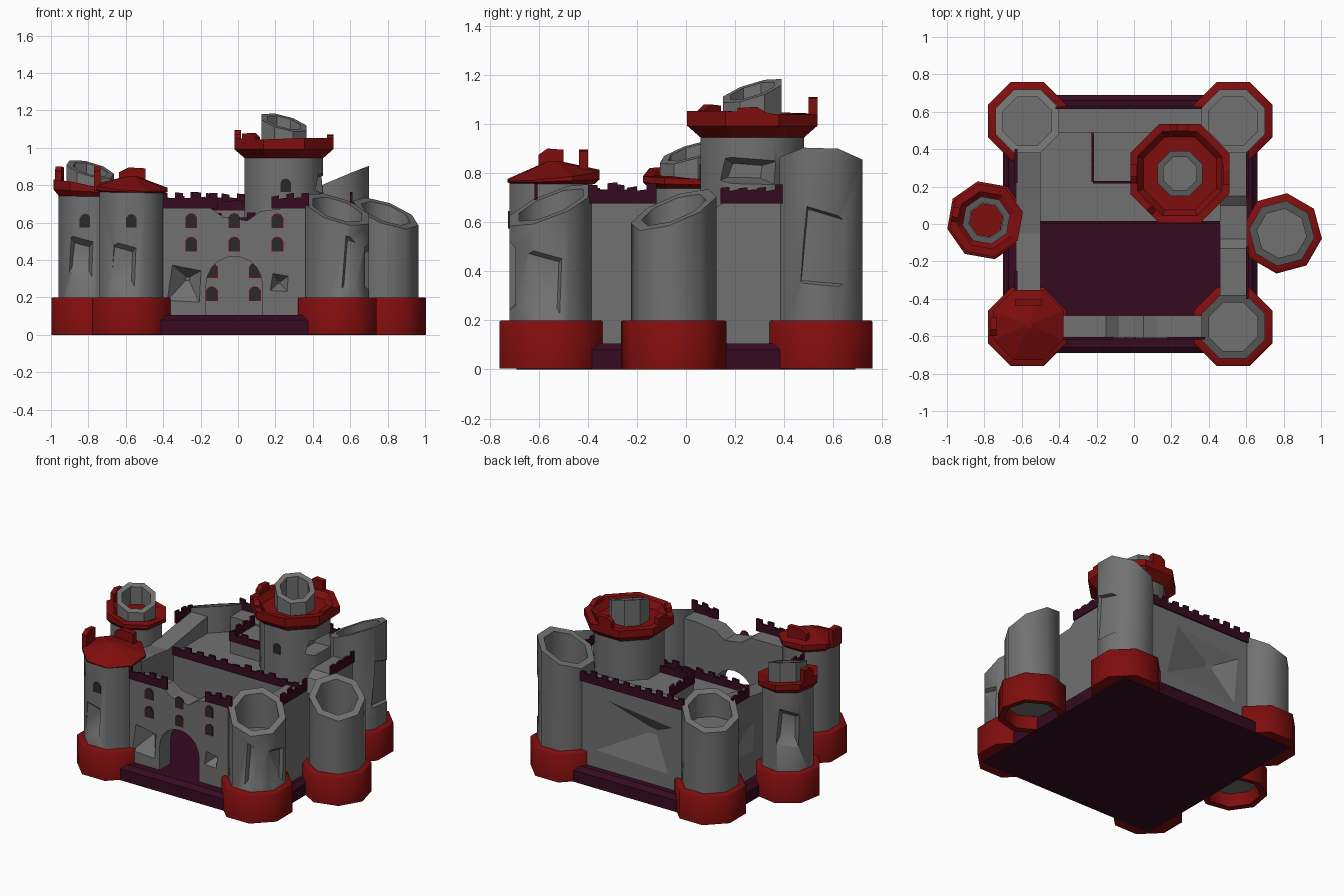
import bpy, bmesh, math, random
from mathutils import Vector

if "Cube" in bpy.data.objects:
    bpy.data.objects.remove(bpy.data.objects["Cube"])
random.seed(4)

def mat(name, c):
    m = bpy.data.materials.new(name)
    m.diffuse_color = (*c, 1)
    m.use_nodes = True
    m.node_tree.nodes["Principled BSDF"].inputs["Base Color"].default_value = m.diffuse_color
    return m
GREY = mat("stone_grey", (.165, .165, .165))
RED = mat("dark_red", (.215, .004, .004))
PURPLE = mat("dark_purple", (.036, .003, .014))
PANE = mat("window_dark", (.02, .022, .024))

def loft(name, rings, m):
    """Closed solid through equal-length rings of points, capped at both ends."""
    bm = bmesh.new()
    vs = [[bm.verts.new(p) for p in r] for r in rings]
    n = len(vs[0])
    for a, b in zip(vs, vs[1:]):
        for i in range(n):
            bm.faces.new((a[i], a[(i + 1) % n], b[(i + 1) % n], b[i]))
    bm.faces.new(vs[0][::-1])
    bm.faces.new(vs[-1])
    bmesh.ops.recalc_face_normals(bm, faces=bm.faces)
    me = bpy.data.meshes.new(name)
    bm.to_mesh(me)
    bm.free()
    me.materials.append(m)
    o = bpy.data.objects.new(name, me)
    bpy.context.collection.objects.link(o)
    return o

def octo(c, ap, z, rot=0):
    """Octagon ring; z is a number or a function of x, y."""
    r, out = ap / math.cos(math.pi / 8), []
    for k in range(8):
        a = math.radians(rot + 22.5 + 45 * k)
        x, y = c[0] + r * math.cos(a), c[1] + r * math.sin(a)
        out.append((x, y, z(x, y) if callable(z) else z))
    return out

def lathe(name, c, prof, m, rot=0):
    return loft(name, [octo(c, ap, z, rot) for ap, z in prof], m)

def frame(a):
    a = math.radians(a)
    return Vector((math.cos(a), math.sin(a), 0)), Vector((-math.sin(a), math.cos(a), 0))

def prism(name, pts, a, d0, d1, m, c=(0, 0)):
    """Outline (u, z) extruded from d0 to d1 along compass direction a."""
    n, u = frame(a)
    o = Vector((c[0], c[1], 0))
    return loft(name, [[o + n * d + u * p + Vector((0, 0, z)) for p, z in pts] for d in (d0, d1)], m)

def dent(target, a, dist, u0, z0, w, h, depth, shrink=.1, c=(0, 0), shift=(0, 0)):
    """Carve a faceted dent in a vertical face."""
    n, u = frame(a)
    o = Vector((c[0], c[1], z0)) + u * u0
    q = [(-1, -.9), (.9, -1), (1, .7), (-.7, 1)]
    rings = []
    for d, s, k in ((dist + .01, 1, 0), (dist - depth, shrink, 1)):
        rings.append([o + n * d + u * (x * w * s + k * shift[0]) + Vector((0, 0, y * h * s + k * shift[1]))
                      for x, y in q])
    cut = loft("dent_cutter", rings, target.data.materials[0])
    md = target.modifiers.new("dent", 'BOOLEAN')
    md.operation, md.solver, md.object = 'DIFFERENCE', 'EXACT', cut
    bpy.context.view_layer.update()
    me = bpy.data.meshes.new_from_object(target.evaluated_get(bpy.context.evaluated_depsgraph_get()))
    target.modifiers.clear()
    target.data = me
    bpy.data.objects.remove(cut)

def window(x, z, a, d, c=(0, 0), framed=True):
    def arch(w, h):
        return [(x - w, z - h), (x + w, z - h), (x + w, z + h * .4), (x + w * .6, z + h * .85),
                (x, z + h), (x - w * .6, z + h * .85), (x - w, z + h * .4)]
    if framed:
        prism("window_frame", arch(.032, .04), a, d - .003, d + .003, RED, c)
    prism("window_pane", arch(.028, .036), a, d - .003, d + .005, PANE, c)

def plane(c, z, sx, sy):
    return lambda x, y: z + sx * (x - c[0]) + sy * (y - c[1])

def base(c, ap, rot=0, hollow=False):
    low = [(.15, .1), (.16, .003)] if hollow else []
    return lathe("tower_base", c, low + [(ap, 0 if hollow else .003), (ap, .195), (ap - .005, .2), (ap - .06, .2)], RED, rot)

def broken_tower(name, c, ap, top, floor, rot=0):
    return lathe(name, c, [(ap, .09), (ap, top), (ap - .04, top), (ap - .04, floor)], GREY, rot)

def spike(c, a, d, z0, z1, w):
    """Surviving merlon on a crown, one corner broken off."""
    prism("crown_merlon", [(-w, z0), (w, z0), (w, z1 - .025), (w * .3, z1), (-w, z1 - .005)], a, d - .035, d, RED, c)

# base slab with chamfered upper edge
def rect(e, z):
    return [(-.70 + e, -.69 + e, z), (.66 - e, -.69 + e, z), (.66 - e, .69 - e, z), (-.70 + e, .69 - e, z)]
loft("base_slab", [rect(0, 0), rect(0, .08), rect(.03, .105)], PURPLE)

# front wall with open gate arch and broken top
arch = [(-.02 - .15 * math.cos(math.pi * k / 10), .27 + .15 * math.sin(math.pi * k / 10)) for k in range(11)]
front = prism("front_wall", [(-.43, .1), (-.17, .1)] + arch + [(.13, .1), (.385, .1), (.385, .68), (.27, .68),
              (.12, .66), (.05, .61), (-.08, .63), (-.15, .68), (-.43, .68)], -90, .49, .61, GREY)
dent(front, -90, .61, -.29, .27, .1, .11, .08, shift=(.02, .03))
dent(front, -90, .61, .22, .28, .055, .055, .06)

# side and back walls
prism("right_wall", [(-.41, .1), (.41, .1), (.41, .68), (.15, .68), (.1, .64), (-.08, .63), (-.13, .68), (-.41, .68)],
      0, .46, .605, GREY)
back = prism("back_wall", [(-.39, .1), (.43, .1), (.43, .68), (-.39, .68)], 90, .49, .62, GREY)
left = prism("left_wall", [(-.41, .1), (.41, .1), (.41, .66), (.2, .65), (.05, .63), (-.15, .66), (-.41, .7)],
             180, .5, .63, GREY)
dent(back, 90, .62, .02, .39, .33, .22, .06, shift=(.12, .05))
dent(left, 180, .63, -.25, .4, .12, .15, .03)

# crenellated parapets
def parapet(a, d, u0, u1, z, h=.09):
    n = max(3, round((u1 - u0) / .045))
    n += 1 - n % 2
    s, pts = (u1 - u0) / n, [(u0, z), (u1, z)]
    for k in reversed(range(n)):
        t = z + (h - random.uniform(0, .025) if k % 2 == 0 else h * .65)
        pts += [(u0 + (k + 1) * s, t), (u0 + k * s, t - random.uniform(0, .008))]
    prism("parapet", pts, a, d - .006, d + .008, PURPLE)
for a, d, u0, u1 in [(-90, .61, -.42, -.11), (-90, .61, .18, .38), (0, .605, -.4, -.12), (0, .605, .14, .4),
                     (90, .62, -.37, .42), (180, .63, -.4, -.22), (180, .63, .25, .4)]:
    parapet(a, d, u0, u1, .675)

# inner keep with raised block behind
prism("keep_block", [(-.47, .1), (.51, .1), (.51, .58), (-.47, .58)], 90, .01, .5, GREY)
prism("keep_upper_block", [(-.3, .5), (.22, .5), (.22, .67), (-.3, .67)], 90, .225, .5, GREY)
parapet(-90, -.01, -.5, .46, .575, .08)
parapet(-90, -.225, -.22, .1, .665, .08)
parapet(180, .22, -.49, -.225, .665, .08)

# windows on the front wall and keep
for x in (-.25, -.02, .21):
    for z in (.485, .61):
        window(x, z, -90, .61)
for x in (-.14, .09):
    for z in (.22, .345):
        window(x, z, -90, -.01)

# crown: flared red ring with uneven rim; turret: hollow slanted stub
def crown(c, ap, out, z, h, rot=0, tilt=(0, 0)):
    def rim(k):
        return lambda x, y: z + k * h + k * (tilt[0] * (x - c[0]) + tilt[1] * (y - c[1])) + \
            (.008 * math.sin(23 * x + 17 * y) if k == 1 else 0)
    lathe("crown", c, [(ap, z), (out, rim(.5)), (out, rim(1)), (out - .04, rim(1)), (out - .07, rim(.6))], RED, rot)

def turret(c, z0, z, rot=0):
    t = plane(c, z, -.25, .3)
    lathe("turret", c, [(.12, z0), (.12, t), (.088, t), (.088, z0 + .03)], GREY, rot)

# great tower over the keep
C = (.245, .27)
great = lathe("tower_great", C, [(.21, .5), (.21, .95)], GREY)
dent(great, 0, .21, -.03, .81, .14, .06, .08, .5, C)
window(.01, .8, -90, .21, C, False)
crown(C, .205, .265, .94, .105)
turret(C, .98, 1.135)
spike(C, 180, .265, 1.03, 1.095, .05)
spike(C, 90, .265, 1.03, 1.11, .05)
spike(C, 0, .265, 1.03, 1.07, .06)
spike(C, -135, .265, 1.03, 1.08, .05)

# front right tower
C = (.53, -.55)
base(C, .21)
t = broken_tower("tower_front_right", C, .17, plane(C, .67, -.3, .38), .5)
dent(t, 0, .17, -.04, .36, .09, .14, .02, .8, C)
dent(t, -90, .17, .1, .38, .08, .16, .025, .8, C)

# rear right tower
C = (.53, .55)
base(C, .21)
t = broken_tower("tower_rear_right", C, .17, plane(C, .83, .42, -.03), .585)
dent(t, 0, .17, .01, .5, .1, .17, .02, .9, C)

# rear left tower
C = (-.57, .55)
base(C, .21)
broken_tower("tower_rear_left", C, .17, plane(C, .69, .3, -.3), .585)

# front left tower with collapsed crown
C = (-.57, -.55)
base(C, .21)
t = lathe("tower_front_left", C, [(.17, .1), (.17, .77)], GREY)
dent(t, -90, .17, -.05, .38, .08, .13, .03, .7, C)
window(0, .61, -90, .17, C, False)
K = (-.565, -.54)
lathe("broken_crown", K, [(.168, .755), (.188, plane(K, .77, -.02, .03)), (.188, plane(K, .79, -.06, .1)),
                          (.02, plane(K, .85, 0, 0))], RED)
spike(C, 180, .2, .77, .9, .05)
spike(K, 90, .14, .78, .895, .07)

# left middle tower with crown and turret
C, R = (-.79, .02), -10
base(C, .197, R, True)
t = lathe("tower_left_middle", C, [(.16, .09), (.16, .75)], GREY, R)
dent(t, R - 90, .16, -.03, .42, .08, .12, .04, .6, C)
dent(t, R + 135, .16, 0, .5, .08, .14, .05, .6, C)
window(0, .61, R - 90, .16, C, False)
crown(C, .15, .185, .73, .07, R, (-.12, 0))
turret(C, .76, .885, R)
lathe("turret_floor", C, [(.085, .77), (.085, .8)], RED, R)
spike(C, R + 180, .185, .78, .9, .04)

# right middle tower
C, R = (.79, -.05), 15
base(C, .2, R, True)
broken_tower("tower_right_middle", C, .163, plane(C, .65, -.33, .35), .42, R)

# soft shading round the tower shafts and bases
bpy.ops.object.select_all(action='DESELECT')
for o in bpy.data.objects:
    if o.name.startswith("tower"):
        o.select_set(True)
        bpy.context.view_layer.objects.active = o
bpy.ops.object.shade_smooth_by_angle(angle=math.radians(50))
